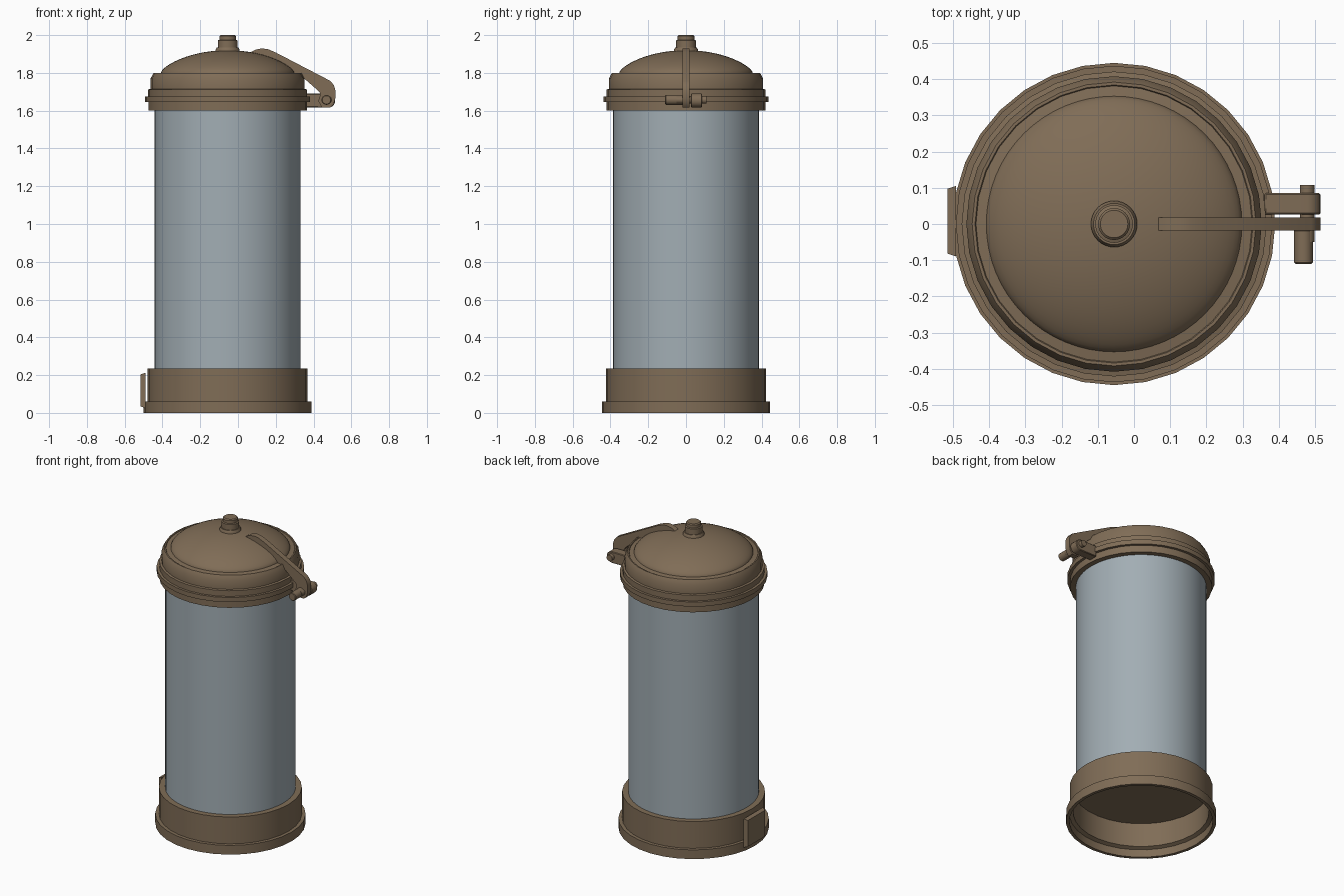
import bpy, bmesh, math
from mathutils import Vector

if "Cube" in bpy.data.objects:
    bpy.data.objects.remove(bpy.data.objects["Cube"])

CX = -0.055  # axis of the jar


def material(name, rgb):
    m = bpy.data.materials.new(name)
    m.diffuse_color = (*rgb, 1)
    m.use_nodes = True
    m.node_tree.nodes["Principled BSDF"].inputs["Base Color"].default_value = m.diffuse_color
    return m


BRONZE = material("bronze", (0.215, 0.152, 0.094))
GLASS = material("blue grey glass", (0.36, 0.42, 0.455))


def finish(bm, name, mat, angle=30):
    bmesh.ops.remove_doubles(bm, verts=bm.verts, dist=1e-5)
    bmesh.ops.recalc_face_normals(bm, faces=bm.faces)
    me = bpy.data.meshes.new(name)
    bm.to_mesh(me)
    bm.free()
    me.materials.append(mat)
    ob = bpy.data.objects.new(name, me)
    bpy.context.collection.objects.link(ob)
    bpy.ops.object.select_all(action='DESELECT')
    ob.select_set(True)
    bpy.context.view_layer.objects.active = ob
    bpy.ops.object.shade_smooth_by_angle(angle=math.radians(angle))
    return ob


def lathe(name, profile, mat, sides=32):
    """Spin an (r, z) profile around the jar axis."""
    bm = bmesh.new()
    rings = []
    for i in range(sides):
        a = 2 * math.pi * i / sides
        rings.append([bm.verts.new((CX + r * math.cos(a), r * math.sin(a), z)) for r, z in profile])
    for i in range(sides):
        a, b = rings[i], rings[(i + 1) % sides]
        for k in range(len(profile) - 1):
            quad = [a[k], b[k], b[k + 1], a[k + 1]]
            if profile[k][0] == 0:
                quad.pop(1)
            elif profile[k + 1][0] == 0:
                quad.pop(2)
            bm.faces.new(quad)
    return finish(bm, name, mat)


def extrude_xz(name, outline, y0, y1, mat, bevel=0.0):
    """Extrude an (x, z) outline from y0 to y1."""
    bm = bmesh.new()
    f = bm.faces.new([bm.verts.new((x, y0, z)) for x, z in outline])
    ext = bmesh.ops.extrude_face_region(bm, geom=[f])
    bmesh.ops.translate(bm, vec=(0, y1 - y0, 0),
                        verts=[v for v in ext['geom'] if isinstance(v, bmesh.types.BMVert)])
    ob = finish(bm, name, mat)
    if bevel:
        mod = ob.modifiers.new("bevel", 'BEVEL')
        mod.width, mod.segments = bevel, 1
    return ob


def circle(x, z, r, n=20, start=0.0, end=2 * math.pi):
    return [(x + r * math.cos(start + (end - start) * i / n),
             z + r * math.sin(start + (end - start) * i / n)) for i in range(n)]


# Hollow base with a foot flange
lathe("base", [(0, 0.235), (0.423, 0.235), (0.423, 0.06), (0.445, 0.06), (0.445, 0),
               (0.425, 0), (0.425, 0.05), (0.402, 0.06), (0.402, 0.215), (0, 0.215)], BRONZE)

# Glass body
lathe("glass_body", [(0, 0.22), (0.386, 0.22), (0.386, 1.62), (0, 1.62)], GLASS, 64)

# Stepped lid collar
lathe("lid_collar", [(0, 1.60), (0.42, 1.60), (0.42, 1.645), (0.437, 1.645), (0.437, 1.675),
                     (0.421, 1.675), (0.421, 1.712), (0.408, 1.715), (0.408, 1.77),
                     (0.392, 1.80), (0.384, 1.80), (0.378, 1.79), (0, 1.79)], BRONZE)

# Domed lid: blend of an ellipse and a spherical cap
R, H = 0.353, 0.12
S = (R * R + H * H) / (2 * H)
dome = [(0, 1.78), (0.384, 1.78), (0.384, 1.795), (R, 1.80)]
for i in range(1, 15):
    r = R * math.cos(math.pi / 2 * i / 14) if i < 14 else 0
    ellipse = H * math.sqrt(max(0, 1 - (r / R) ** 2))
    cap = math.sqrt(S * S - r * r) - (S - H)
    dome.append((r, 1.80 + (ellipse + cap) / 2))
lathe("lid_dome", dome, BRONZE, 64)

# Knob on top
lathe("knob", [(0, 1.90), (0.064, 1.90), (0.064, 1.922), (0.057, 1.935), (0.052, 1.935),
               (0.052, 1.972), (0.044, 1.975), (0.044, 1.994), (0.038, 2.0), (0, 2.0)], BRONZE)

# Curved latch arm lying on the dome
extrude_xz("latch_arm", [(0.06, 1.905), (0.09, 1.922), (0.127, 1.93), (0.16, 1.925), (0.20, 1.908),
                         (0.49, 1.757), (0.507, 1.735), (0.515, 1.71), (0.515, 1.665), (0.507, 1.635),
                         (0.49, 1.617), (0.445, 1.617), (0.425, 1.65), (0.437, 1.69), (0.425, 1.705),
                         (0.345, 1.775), (0.26, 1.82), (0.16, 1.87)], -0.018, 0.018, BRONZE)

# Bracket with a rounded end that holds the latch
extrude_xz("latch_bracket", [(0.36, 1.69), (0.36, 1.617)] +
           circle(0.478, 1.6535, 0.037, 10, -math.pi / 2, math.pi / 2) + [(0.478, 1.6905)],
           0.026, 0.085, BRONZE, 0.004)

# Hinge pin and its thicker head
extrude_xz("hinge_pin", circle(0.478, 1.657, 0.02), -0.05, 0.108, BRONZE)
extrude_xz("hinge_head", circle(0.468, 1.657, 0.026), -0.11, -0.015, BRONZE, 0.004)

# Flat plate on the side of the base, with chamfered outer edges
bm = bmesh.new()
bmesh.ops.create_cube(bm, size=1)
for v in bm.verts:
    inset = 0.008 if v.co.x < 0 else 0
    v.co = Vector((-0.503 + v.co.x * 0.024,
                   0.008 + v.co.y * (0.195 - 2 * inset),
                   0.119 + v.co.z * (0.187 - 2 * inset)))
finish(bm, "side_plate", BRONZE, 15)
